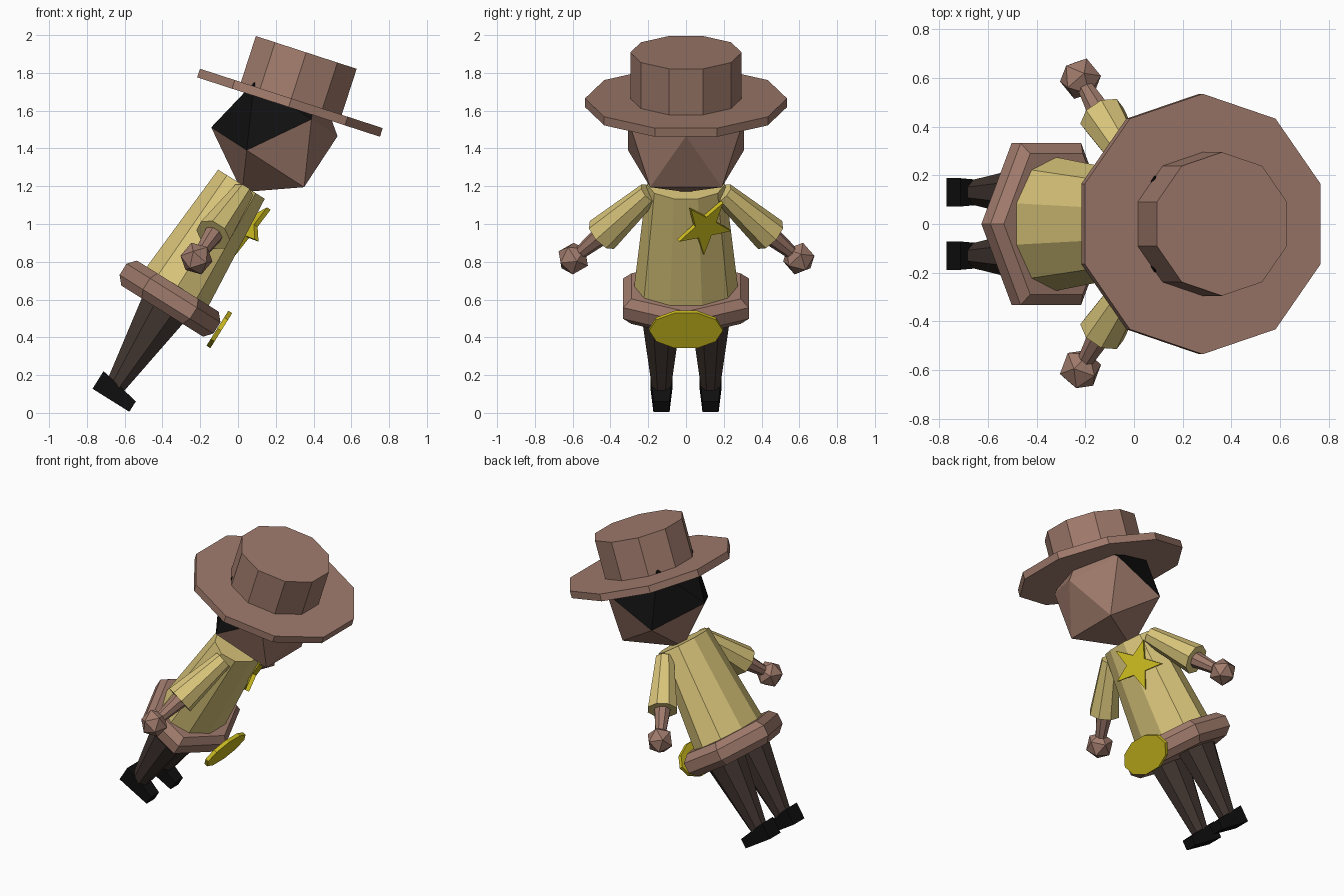
import bpy, bmesh, math
from mathutils import Vector as V

if "Cube" in bpy.data.objects:
    bpy.data.objects.remove(bpy.data.objects["Cube"])


def lin(c):
    c /= 255
    return c / 12.92 if c <= 0.04045 else ((c + 0.055) / 1.055) ** 2.4


def material(name, r, g, b):
    m = bpy.data.materials.new(name)
    m.diffuse_color = (lin(r), lin(g), lin(b), 1)
    m.use_nodes = True
    m.node_tree.nodes["Principled BSDF"].inputs["Base Color"].default_value = m.diffuse_color
    return m


BROWN = material("brown", 160, 123, 108)
SHIRT = material("tan_yellow", 217, 197, 122)
DARK = material("dark_brown", 66, 54, 49)
BLACK = material("black", 15, 15, 15)
GOLD = material("gold", 205, 188, 32)

Y = V((0, 1, 0))


def tilted(deg):
    """Forward and up directions of a part leaning towards +x."""
    a = math.radians(deg)
    return V((math.cos(a), 0, -math.sin(a))), V((math.sin(a), 0, math.cos(a)))


def finish(name, bm, *mats):
    bmesh.ops.recalc_face_normals(bm, faces=bm.faces[:])
    me = bpy.data.meshes.new(name)
    bm.to_mesh(me)
    bm.free()
    for m in mats:
        me.materials.append(m)
    ob = bpy.data.objects.new(name, me)
    bpy.context.collection.objects.link(ob)
    return ob


def skin(name, rings, mat):
    """Join equal-length rings of points and cap both ends."""
    bm = bmesh.new()
    loops = [[bm.verts.new(p) for p in r] for r in rings]
    n = len(loops[0])
    for a, b in zip(loops, loops[1:]):
        for i in range(n):
            j = (i + 1) % n
            bm.faces.new((a[i], a[j], b[j], b[i]))
    bm.faces.new(loops[0][::-1])
    bm.faces.new(loops[-1])
    return finish(name, bm, mat)


def lathe(name, mat, centre, u, v, w, profile, n, offset=0.0):
    """Elliptic rings (height, radius along u, radius along v) stacked along w."""
    angles = [math.radians(offset + 360 * i / n) for i in range(n)]
    rings = [[centre + w * h + u * (ru * math.cos(a)) + v * (rv * math.sin(a)) for a in angles]
             for h, ru, rv in profile]
    return skin(name, rings, mat)


# Hat
p, d = tilted(18)
hat = V((0.275, 0, 1.642))
lathe("hat_brim", BROWN, hat, p, Y, d, [(-0.024, 0.535, 0.535), (0.024, 0.535, 0.535)], 10, 18)
lathe("hat_crown", BROWN, hat, p, Y, d, [(0, 0.295, 0.295), (0.28, 0.295, 0.295)], 10, 18)

# Head: icosahedron with a flattened chin front, hair on its upper faces
hu, hv = tilted(-25.5)
s, phi, head = 0.19, 1.618, V((0.2175, 0, 1.4725))
bm = bmesh.new()
for i in (-1, 1):
    for j in (-1, 1):
        bm.verts.new(head + (hu * i + Y * phi * j) * s)
        bm.verts.new(head + (hv * phi * i + Y * j) * s)
        front_chin = i == 1 and j == -1
        bm.verts.new(V((0.527, 0, 1.465)) if front_chin else head + (hu * phi * i + hv * j) * s)
bmesh.ops.convex_hull(bm, input=bm.verts[:])
for f in bm.faces:
    if (f.calc_center_median() - head).dot(hv) > 0.4 * s:
        f.material_index = 1
finish("head", bm, BROWN, BLACK)

# Torso and belt
p, d = tilted(32)
hip = V((-0.36, 0, 0.605))
lathe("torso", SHIRT, hip, p, Y, d, [(-0.04, 0.213, 0.287), (0.714, 0.153, 0.207)], 10, 18)
lathe("belt", BROWN, hip, p, Y, d,
      [(h, r, r * 1.31) for h, r in ((-0.078, 0.2), (-0.078, 0.255), (-0.035, 0.293),
                                     (0.035, 0.293), (0.078, 0.255), (0.078, 0.2))], 6)

# Buckle and star badge
lathe("buckle", GOLD, hip + p * 0.308, Y, d, p, [(-0.012, 0.195, 0.115), (0.012, 0.195, 0.115)], 10)
n = V((1, 0.6, -0.6)).normalized()
e2 = (d - n * d.dot(n)).normalized()
e1 = e2.cross(n)
badge = V((0.057, 0.098, 0.985))
star = []
for k in range(10):
    a = math.radians(-22 + 36 * k)
    r = 0.065 if k % 2 else 0.163
    star.append(badge + e1 * (r * math.cos(a)) + e2 * (r * math.sin(a)))
skin("star_badge", [[q + n * t for q in star] for t in (-0.012, 0.014)], GOLD)

for side, tag in ((-1, "right"), (1, "left")):
    # Leg
    root = hip + Y * (0.13 * side)
    lathe("leg_" + tag, DARK, root, p, Y, d, [(-0.54, 0.058, 0.055), (-0.04, 0.145, 0.118)], 8, 22.5)

    # Shoe, narrower and lower at the toe
    rings = []
    for x, top, half in ((-0.095, -0.512, 0.058), (0.135, -0.557, 0.043)):
        rings.append([root + p * x + d * h + Y * w for h, w in
                      ((-0.622, -half), (-0.622, half), (top, half), (top, -half))])
    skin("shoe_" + tag, rings, BLACK)

    # Sleeve, forearm and hand along one line
    hand = V((-0.22, 0.597 * side, 0.817))
    cuff = V((-0.132, 0.445 * side, 0.942))
    shoulder = V((0.025, 0.195 * side, 1.165))
    w = (cuff - shoulder).normalized()
    u = (d - w * d.dot(w)).normalized()
    v = w.cross(u)
    length = (cuff - shoulder).length
    lathe("sleeve_" + tag, SHIRT, shoulder, u, v, w, [(0, 0.06, 0.06), (length, 0.098, 0.098)], 8, 22.5)
    w = (hand - cuff).normalized()
    lathe("forearm_" + tag, BROWN, cuff, u, v, w, [(-0.08, 0.062, 0.062), (0.17, 0.034, 0.034)], 8, 22.5)
    bm = bmesh.new()
    bmesh.ops.create_icosphere(bm, subdivisions=1, radius=0.088)
    rot = w.to_track_quat('Z', 'Y')
    for vert in bm.verts:
        vert.co = hand + rot @ vert.co
    finish("hand_" + tag, bm, BROWN)
